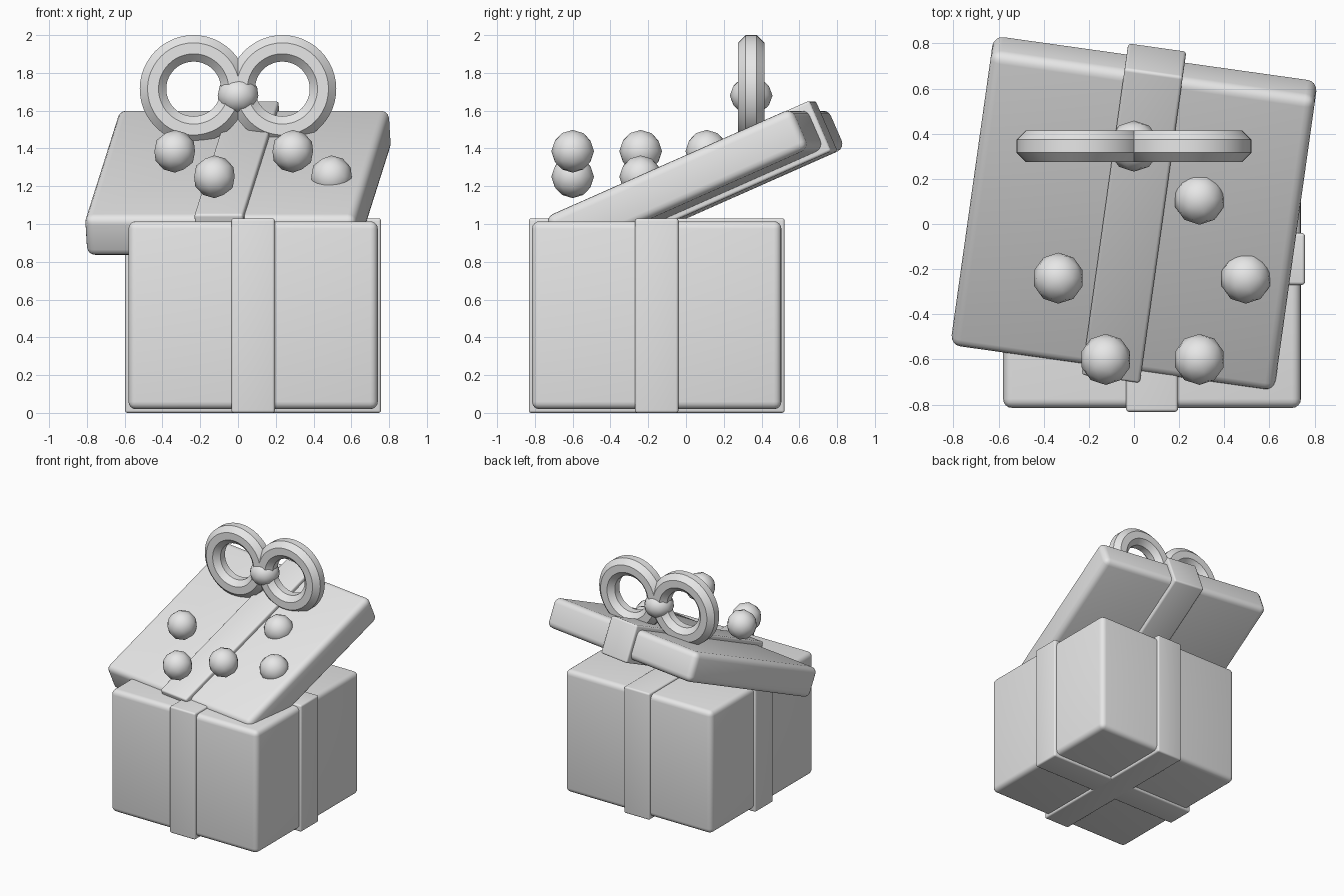
import bpy
import bmesh
from math import radians, pi
from mathutils import Matrix, Vector

cube = bpy.data.objects.get("Cube")
if cube:
    bpy.data.objects.remove(cube, do_unlink=True)

grey = bpy.data.materials.new("plain_grey")
grey.use_nodes = True
grey.diffuse_color = (0.8, 0.8, 0.8, 1)
grey.node_tree.nodes["Principled BSDF"].inputs["Base Color"].default_value = (0.8, 0.8, 0.8, 1)


def finish(name, bm, location, rotation=(0, 0, 0)):
    """Turn a bmesh into a smooth-shaded object with sharp edges kept."""
    bmesh.ops.recalc_face_normals(bm, faces=bm.faces)
    mesh = bpy.data.meshes.new(name)
    bm.to_mesh(mesh)
    bm.free()
    mesh.materials.append(grey)
    obj = bpy.data.objects.new(name, mesh)
    obj.location, obj.rotation_euler = location, rotation
    bpy.context.collection.objects.link(obj)
    bpy.ops.object.select_all(action='DESELECT')
    obj.select_set(True)
    bpy.context.view_layer.objects.active = obj
    bpy.ops.object.shade_smooth_by_angle(angle=radians(32))
    return obj


def rounded_box(name, size, location, radius, rotation=(0, 0, 0)):
    bm = bmesh.new()
    bmesh.ops.create_cube(bm, size=1)
    bmesh.ops.scale(bm, vec=size, verts=bm.verts)
    bmesh.ops.bevel(bm, geom=bm.edges[:], offset=radius, segments=4,
                    profile=0.5, affect='EDGES')
    return finish(name, bm, location, rotation)


def ball(name, location, size):
    bm = bmesh.new()
    bmesh.ops.create_icosphere(bm, subdivisions=2, radius=1)
    bmesh.ops.scale(bm, vec=size, verts=bm.verts)
    return finish(name, bm, location)


def ring(name, location, major, minor):
    """Upright ring with an eight-sided section, flat on its rim."""
    bm = bmesh.new()
    turn = Matrix.Translation((major, 0, 0)) @ Matrix.Rotation(pi / 2, 4, 'X') \
        @ Matrix.Rotation(pi / 8, 4, 'Z')
    bmesh.ops.create_circle(bm, segments=8, radius=minor, matrix=turn)
    bmesh.ops.spin(bm, geom=bm.verts[:] + bm.edges[:], cent=(0, 0, 0),
                   axis=(0, 0, 1), angle=2 * pi, steps=48)
    bmesh.ops.remove_doubles(bm, verts=bm.verts, dist=0.0005)
    bmesh.ops.rotate(bm, verts=bm.verts, cent=(0, 0, 0),
                     matrix=Matrix.Rotation(pi / 2, 3, 'X'))
    return finish(name, bm, location)


# Box with two crossing ribbons
cx, cy = 0.08, -0.155
rounded_box("box_body", (1.32, 1.32, 0.995), (cx, cy, 0.517), 0.04)
rounded_box("box_ribbon_lengthwise", (0.23, 1.355, 1.03), (cx, cy, 0.515), 0.014)
rounded_box("box_ribbon_crosswise", (1.355, 0.23, 1.03), (cx, cy, 0.515), 0.014)

# Tilted, twisted lid with its ribbon
lid_spot = (0, 0.048, 1.218)
lid_turn = (radians(23.7), 0, radians(-8))
lid_size = Vector((1.45, 1.44, 0.232))
rounded_box("lid", lid_size, lid_spot, 0.045, lid_turn)
rounded_box("lid_ribbon", (0.26, lid_size.y + 0.06, lid_size.z + 0.06),
            lid_spot, 0.014, lid_turn)

# Bow loops and knot
bow_y = 0.345
for side, word in ((1, "left"), (-1, "right")):
    ring("bow_loop_" + word, (side * 0.235, bow_y, 1.715), 0.215, 0.076)
ball("bow_knot", (0, bow_y, 1.68), (0.113, 0.113, 0.102))

# Loose balls
spots = [(-0.335, -0.24, 1.385), (-0.125, -0.6, 1.25), (0.29, -0.6, 1.385),
         (0.495, -0.24, 1.25), (0.29, 0.11, 1.385)]
for i, spot in enumerate(spots):
    ball(f"ball_{i + 1}", spot, (0.113, 0.113, 0.113))
